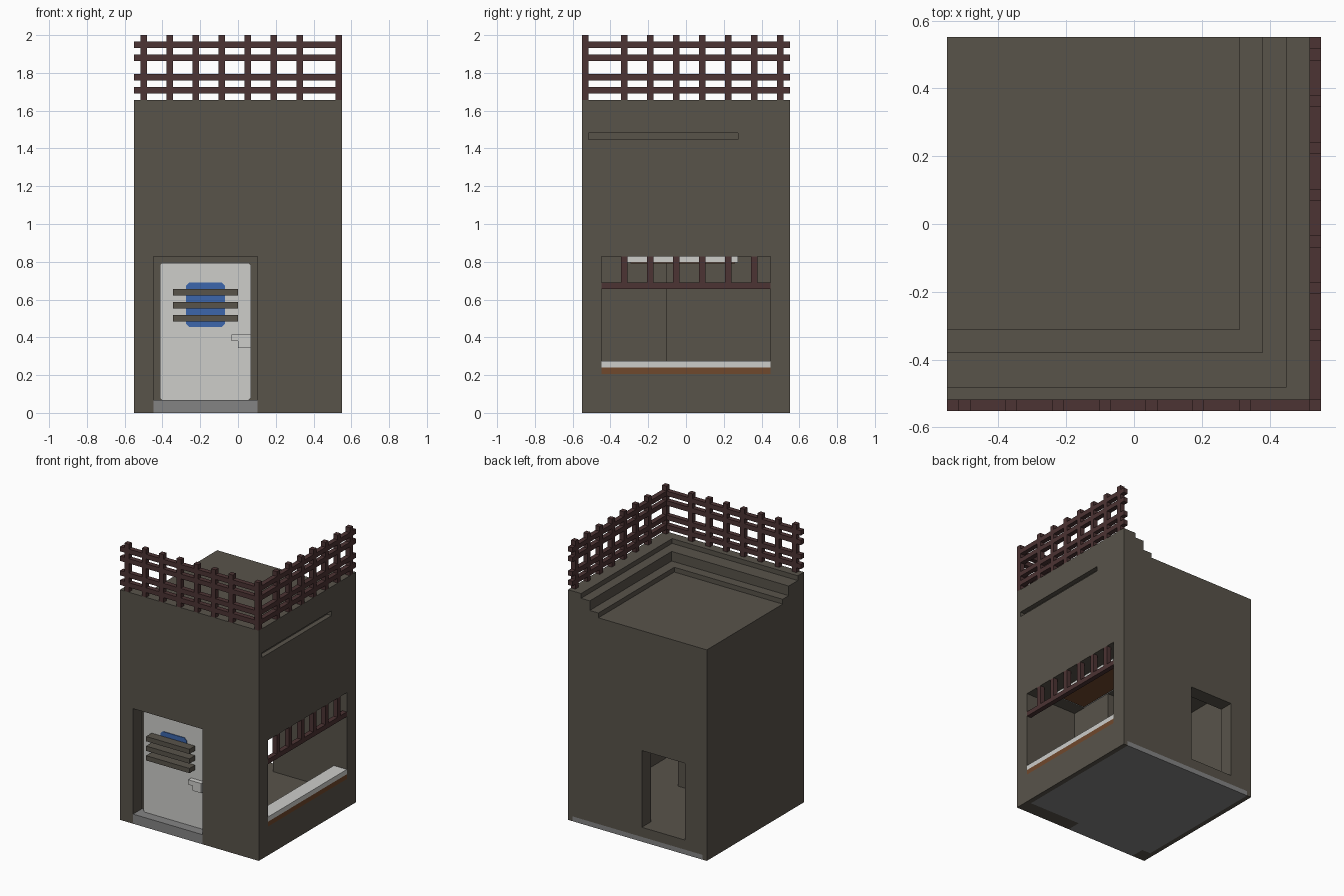
import bpy, bmesh
from mathutils import Vector

if "Cube" in bpy.data.objects:
    bpy.data.objects.remove(bpy.data.objects["Cube"])

V = 2 / 58          # grid unit: the model is 32 x 32 x 58 units


def srgb(r, g, b):
    f = lambda c: c / 12.92 if c <= 0.04045 else ((c + 0.055) / 1.055) ** 2.4
    return (f(r / 255), f(g / 255), f(b / 255), 1)


def material(name, r, g, b):
    m = bpy.data.materials.new(name)
    m.diffuse_color = srgb(r, g, b)
    m.use_nodes = True
    m.node_tree.nodes["Principled BSDF"].inputs["Base Color"].default_value = m.diffuse_color
    return m


STONE = material("grey_brown_wall", 88, 83, 74)
RED = material("dark_red_wood", 76, 51, 51)
WHITE = material("light_grey", 205, 205, 202)
BLUE = material("blue_glass", 60, 102, 172)
GREY = material("mid_grey", 132, 132, 132)
WOOD = material("brown_wood", 112, 72, 44)


def add_box(bm, lo, hi):
    """Add a box in grid units (x from left, y from front, z up)."""
    vs = bmesh.ops.create_cube(bm, size=1)["verts"]
    for v in vs:
        for i in range(3):
            c = hi[i] if v.co[i] > 0 else lo[i]
            v.co[i] = (c - (16 if i < 2 else 0)) * V


def make(name, boxes, mat=None, chamfer=0):
    bm = bmesh.new()
    for lo, hi in boxes:
        add_box(bm, lo, hi)
    if chamfer:     # cut the corners seen from the front
        edges = [e for e in bm.edges
                 if abs((e.verts[0].co - e.verts[1].co).normalized().y) > 0.9]
        bmesh.ops.bevel(bm, geom=edges, offset=chamfer * V, segments=1, affect='EDGES')
    bmesh.ops.recalc_face_normals(bm, faces=bm.faces)
    me = bpy.data.meshes.new(name)
    bm.to_mesh(me)
    bm.free()
    ob = bpy.data.objects.new(name, me)
    bpy.context.collection.objects.link(ob)
    if mat:
        me.materials.append(mat)
    return ob


# Building shell, hollowed out by box cutters
shell = make("building_shell", [((0, 0, 0), (32, 32, 48))], STONE)
cuts = [
    ((-1, 2, 47), (29, 33, 50)),      # stepped roof
    ((-1, 5, 45), (27, 33, 50)),
    ((-1, 7, 44), (25, 33, 50)),
    ((3, 13, 3), (29, 29, 24)),       # room, leaving the entry block solid
    ((20, 3, 3), (29, 20, 24)),
    ((28, 3, 6), (33, 29, 24)),       # side window
    ((5, 28, 3), (15, 33, 19)),       # back doorway
    ((3, -1, -1), (19, 3, 24)),       # front door recess
    ((31, 1, 42), (33, 24, 43)),      # slot in the side wall
    ((1, 3, -1), (31, 33, 1)),        # bed for the foundation
]
bpy.context.view_layer.objects.active = shell
for k, (lo, hi) in enumerate(cuts):
    cutter = make("cutter", [(lo, hi)])
    cutter.hide_render = True
    mod = shell.modifiers.new("cut", 'BOOLEAN')
    mod.operation = 'DIFFERENCE'
    mod.solver = 'EXACT'
    mod.object = cutter
    bpy.ops.object.modifier_apply(modifier=mod.name)
    bpy.data.objects.remove(cutter)

# Foundation and door step
make("foundation", [((1, 3, 0), (31, 32, 1))], GREY)
make("door_step", [((3, 0, 0), (19, 3, 2))], GREY)

# Front door with window, bars and handle
make("front_door", [((4, 2, 2), (18, 3, 23))], WHITE, 0.3)
make("door_window", [((8, 1.85, 13.2), (14, 2.05, 20))], BLUE, 0.5)
make("door_bars", [((6, 0, z), (16, 1.85, z + 1)) for z in (14, 16, 18)], STONE)
make("door_handle", [((15, 1, 11), (18, 2, 12)), ((16, 1, 10), (18, 2, 11))], WHITE)

# Serving counter, its trim, and the panel hanging inside
make("counter_trim", [((29, 3, 6), (32, 29, 7))], WOOD)
make("counter_top", [((29, 3, 7), (32, 29, 8))], WHITE)
make("ceiling_panel", [((21, 7, 23.1), (28, 24, 24))], WHITE)
make("ceiling_panel_underside", [((21.5, 7.5, 22.9), (27.5, 23.5, 23.1))], WOOD)

# Window grille
make("window_grille",
     [((31, 3, 19), (32, 29, 20))]
     + [((31, y, 20), (32, y + 1, 24)) for y in range(6, 27, 4)], RED)

# Roof lattice: posts and the rail lengths between them
rails = (49, 51, 54, 56)
front_posts = list(range(1, 26, 4))
side_posts = list(range(6, 31, 4))
make("corner_post", [((31, 0, 48), (32, 1, 58))], RED)


def spans(posts, start, end):
    a = [start] + [p + 1 for p in posts]
    b = list(posts) + [end]
    return list(zip(a, b))


make("front_lattice",
     [((x, 0, 48), (x + 1, 1, 58)) for x in front_posts]
     + [((a, 0, z), (b, 1, z + 1)) for z in rails for a, b in spans(front_posts, 0, 31)], RED)
make("side_lattice",
     [((31, y, 48), (32, y + 1, 58)) for y in side_posts]
     + [((31, a, z), (32, b, z + 1)) for z in rails for a, b in spans(side_posts, 1, 32)], RED)
